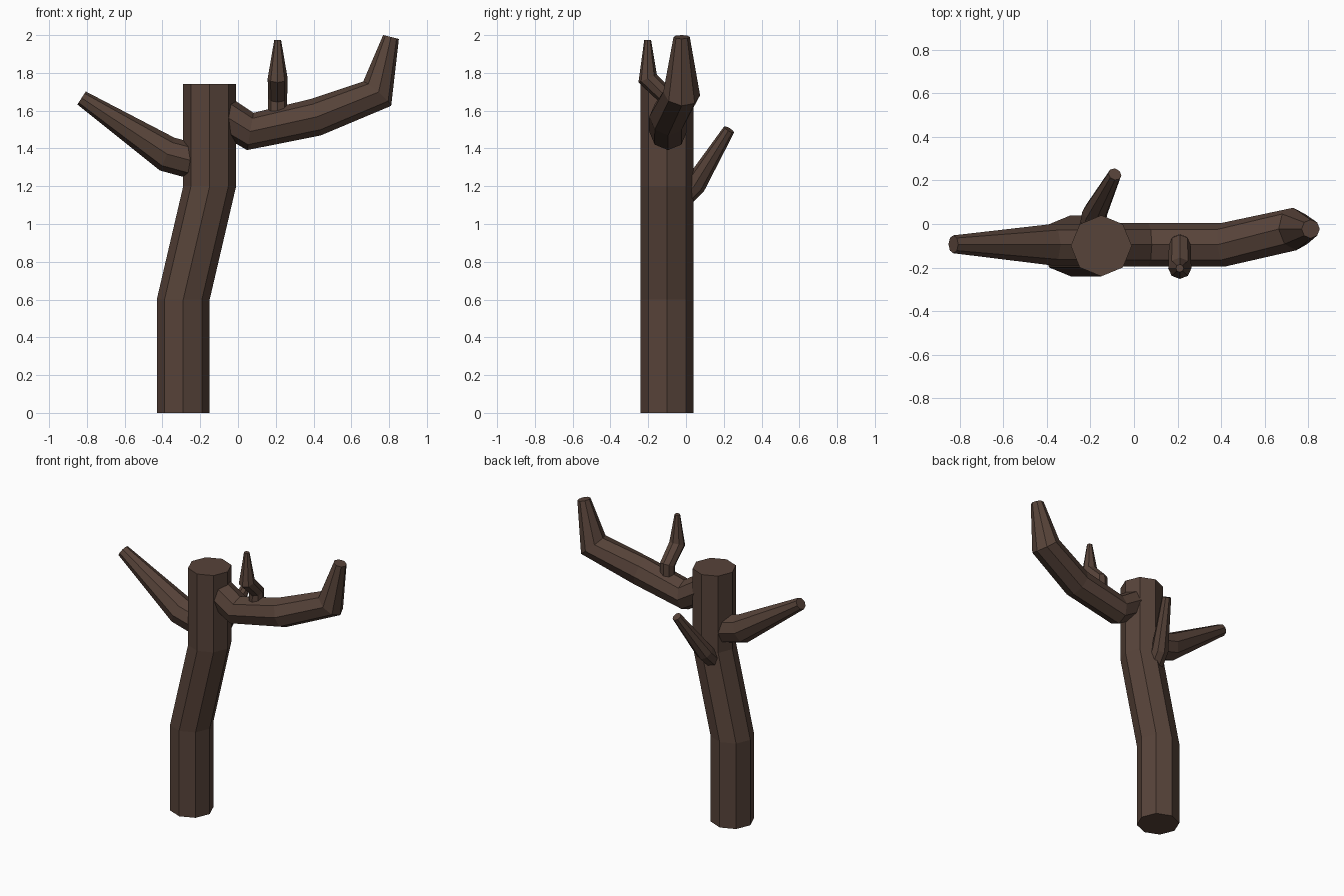
import bpy, bmesh, math
from mathutils import Vector

if "Cube" in bpy.data.objects:
    bpy.data.objects.remove(bpy.data.objects["Cube"])

bark = bpy.data.materials.new("bark")
bark.diffuse_color = (0.095, 0.056, 0.041, 1)
bark.use_nodes = True
bark.node_tree.nodes["Principled BSDF"].inputs["Base Color"].default_value = bark.diffuse_color


def limb(name, path, side, normal=None, sides=8):
    """Sweep an octagon along (x, y, z, radius) points; side fixes its roll."""
    pts = [Vector(p[:3]) for p in path]
    bm = bmesh.new()
    rings = []
    for i, p in enumerate(pts):
        dirs = []
        if i > 0:
            dirs.append((p - pts[i - 1]).normalized())
        if i < len(pts) - 1:
            dirs.append((pts[i + 1] - p).normalized())
        n = Vector(normal) if normal else sum(dirs, Vector()).normalized()
        u = Vector(side)
        u = (u - n * u.dot(n)).normalized()
        v = n.cross(u)
        r = path[i][3]
        rings.append([bm.verts.new(p + (u * math.cos(a) + v * math.sin(a)) * r)
                      for a in (2 * math.pi * k / sides for k in range(sides))])
    for a, b in zip(rings, rings[1:]):
        for k in range(sides):
            j = (k + 1) % sides
            bm.faces.new((a[k], a[j], b[j], b[k]))
    bm.faces.new(rings[0][::-1])
    bm.faces.new(rings[-1])
    bmesh.ops.recalc_face_normals(bm, faces=bm.faces)
    me = bpy.data.meshes.new(name)
    bm.to_mesh(me)
    bm.free()
    me.materials.append(bark)
    ob = bpy.data.objects.new(name, me)
    bpy.context.collection.objects.link(ob)


X, Y, Z = (1, 0, 0), (0, 1, 0), (0, 0, 1)

# Bent trunk with level rings
limb("trunk", [(-0.29, -0.1, 0, 0.14), (-0.29, -0.1, 0.6, 0.14),
               (-0.15, -0.1, 1.2, 0.14), (-0.15, -0.1, 1.74, 0.14)], X, Z)

# Left branch
limb("left_branch", [(-0.15, -0.095, 1.31, 0.095), (-0.375, -0.095, 1.37, 0.095),
                     (-0.828, -0.093, 1.667, 0.041)], Y)

# Long right branch with upturned end
limb("right_branch", [(-0.13, -0.095, 1.61, 0.1), (0.065, -0.095, 1.49, 0.1),
                      (0.41, -0.095, 1.565, 0.1), (0.737, -0.023, 1.69, 0.098),
                      (0.81, -0.023, 1.99, 0.043)], Y)

# Small twig standing on the right branch
limb("top_twig", [(0.21, -0.095, 1.5, 0.05), (0.21, -0.095, 1.665, 0.05),
                  (0.21, -0.203, 1.77, 0.053), (0.21, -0.203, 1.975, 0.018)], X)

# Twig on the back of the trunk
limb("back_twig", [(-0.2, -0.06, 1.1, 0.058), (-0.18, 0.05, 1.21, 0.058),
                   (-0.088, 0.228, 1.5, 0.031)], X)
